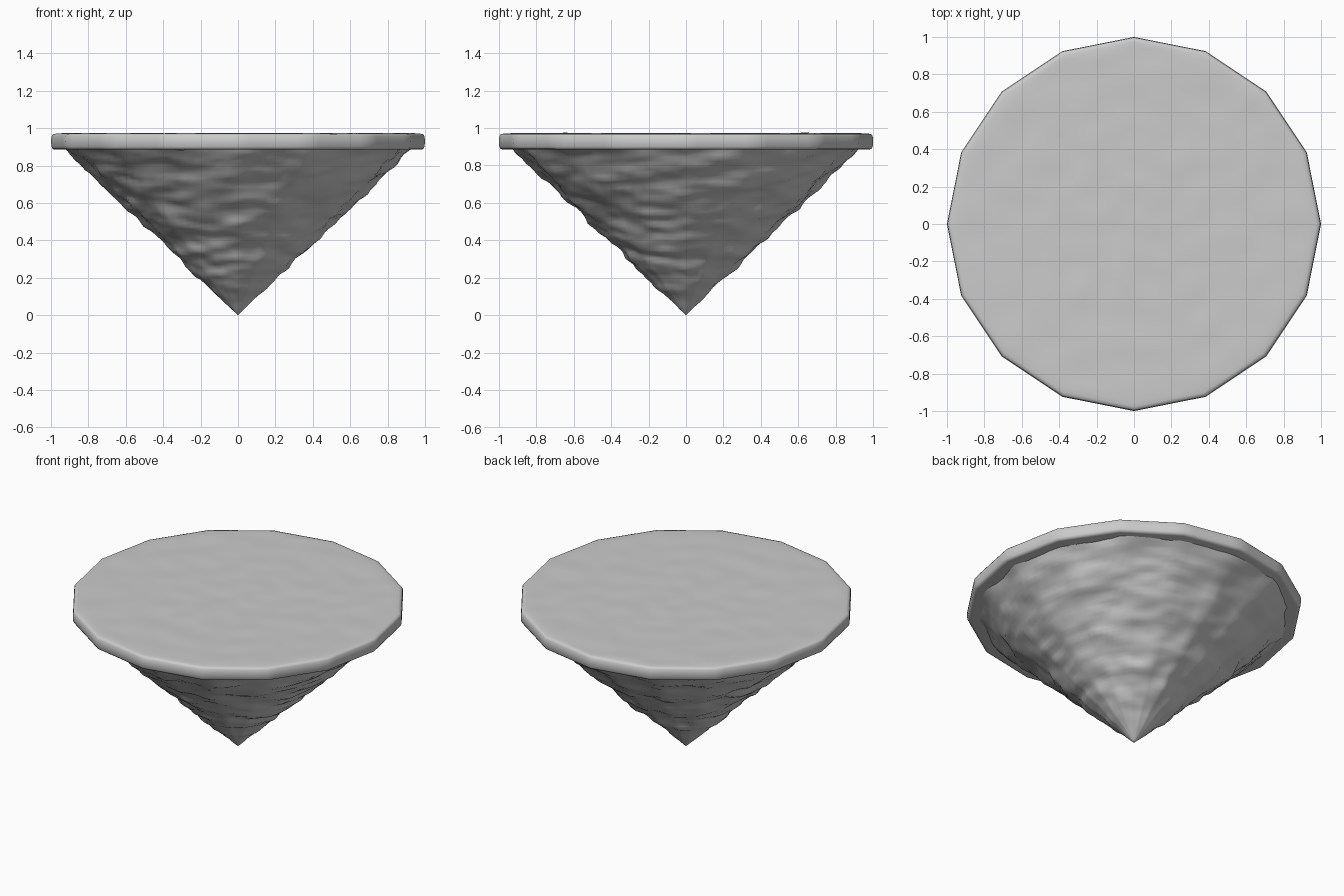
import bpy, bmesh, math
from mathutils import Vector, noise

if "Cube" in bpy.data.objects:
    bpy.data.objects.remove(bpy.data.objects["Cube"])

SIDES, SUB = 16, 6
N = SIDES * SUB


def polygon_dir(i):
    """Point i on a 16-sided unit polygon, each side cut into SUB pieces."""
    k, t = divmod(i % N, SUB)
    a, b = (2 * math.pi * j / SIDES for j in (k, k + 1))
    pa = Vector((math.cos(a), math.sin(a), 0))
    pb = Vector((math.cos(b), math.sin(b), 0))
    return pa.lerp(pb, t / SUB)


def lathe(name, profile, shift, angle):
    """Skin rings of (radius, z) round the z axis, closing both ends to a point."""
    bm = bmesh.new()
    rings = []
    for r, z in profile:
        if r == 0:
            rings.append([bm.verts.new((0, 0, z))] * N)
        else:
            ring = []
            for i in range(N):
                d = polygon_dir(i)
                ring.append(bm.verts.new(shift(d, r, z)))
            rings.append(ring)
    for lo, hi in zip(rings, rings[1:]):
        for i in range(N):
            j = (i + 1) % N
            quad = list(dict.fromkeys((lo[i], lo[j], hi[j], hi[i])))
            bm.faces.new(quad)
    bmesh.ops.recalc_face_normals(bm, faces=bm.faces)
    me = bpy.data.meshes.new(name)
    bm.to_mesh(me)
    bm.free()
    ob = bpy.data.objects.new(name, me)
    bpy.context.collection.objects.link(ob)
    bpy.context.view_layer.objects.active = ob
    ob.select_set(True)
    bpy.ops.object.shade_smooth_by_angle(angle=math.radians(angle))
    ob.select_set(False)
    return ob


# Gently rippled top slab with a softened rim
def ground_shift(d, r, z):
    p = d * r
    bump = 0.004 * noise.noise(p * 7) if z > 0.95 and r < 0.97 else 0
    return p + Vector((0, 0, z + bump))


slab = [(0, 0.885), (0.5, 0.885), (0.975, 0.885), (0.99, 0.888), (0.997, 0.9),
        (1.0, 0.93), (0.997, 0.957), (0.99, 0.967), (0.975, 0.97)]
slab += [(0.95 * (1 - k / 24), 0.972) for k in range(24)] + [(0, 0.972)]
lathe("ground_slab", slab, ground_shift, 60)


# Rough rocky underside tapering to a point, with flattened ledges
def rock_shift(d, r, z):
    p = d * r + Vector((0, 0, z))
    q = Vector((p.x * 4, p.y * 4, p.z * 11))
    n = 0.020 * noise.noise(q) + 0.012 * noise.noise(q * 2.3 + Vector((9, 4, 2)))
    n *= min(1, z / 0.25)
    return p + d.normalized() * n + Vector((0, 0, -0.4 * n))


rock = [(0, 0.0)] + [(1.045 * 0.89 * k / 56, 0.89 * k / 56) for k in range(1, 57)]
rock += [(0, 0.9)]
lathe("rock_underside", rock, rock_shift, 60)
